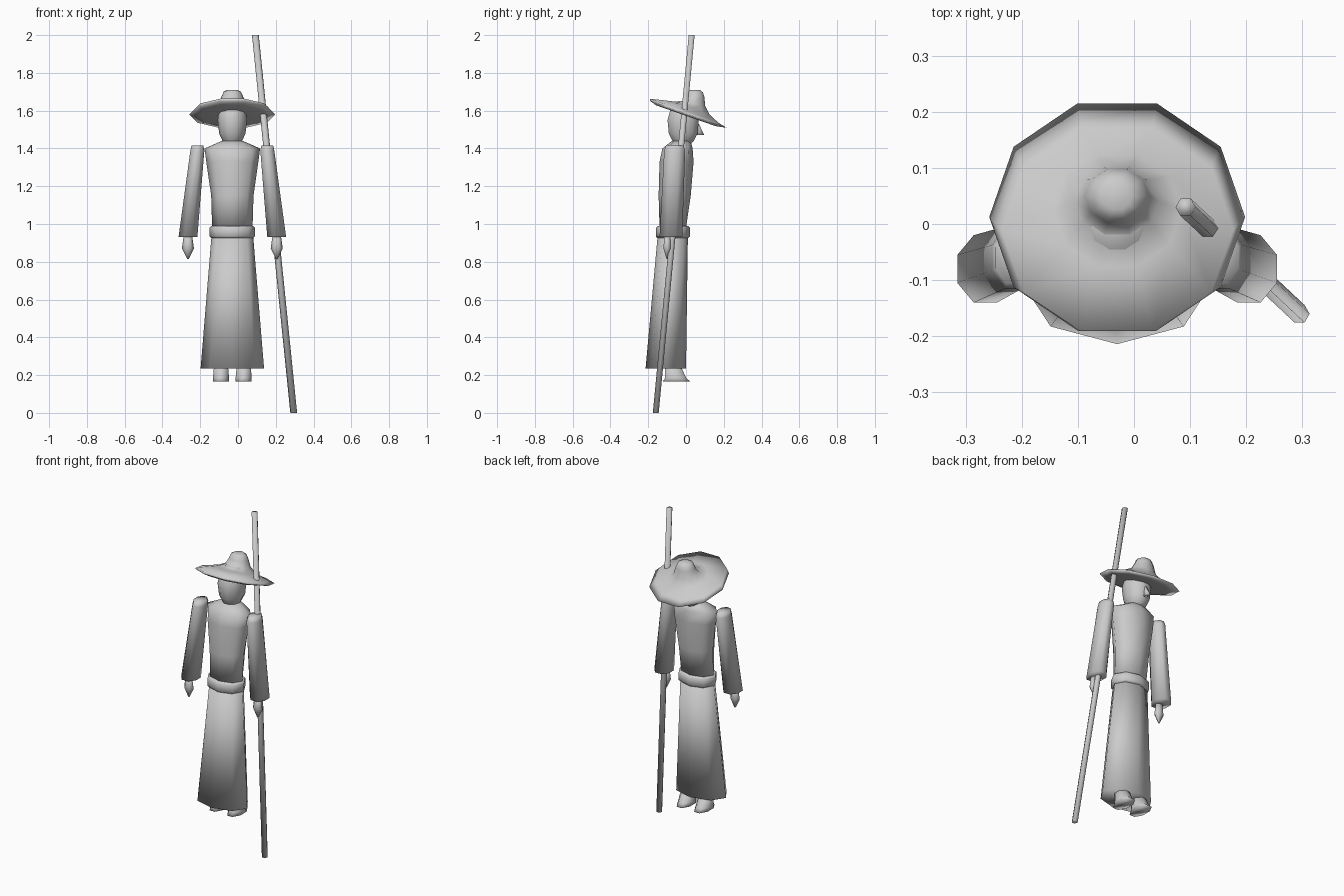
import bpy
import bmesh
from math import cos, sin, pi
from mathutils import Vector

default_cube = bpy.data.objects.get("Cube")
if default_cube:
    bpy.data.objects.remove(default_cube, do_unlink=True)

grey = bpy.data.materials.new("plain grey")
grey.use_nodes = True
grey.diffuse_color = (0.6, 0.6, 0.6, 1)
shader = grey.node_tree.nodes["Principled BSDF"]
shader.inputs["Base Color"].default_value = grey.diffuse_color

MIDDLE = -0.03  # centre line of the figure
BRIM_TILT = -0.35  # drop of the hat towards the face


def ring(z, width, depth, y=0.0, x=MIDDLE, tilt=0.0):
    """Describe one elliptical cross-section by its half width and half depth."""
    centre = Vector((x, y, z))
    across = Vector((width, 0, 0))
    along = Vector((0, depth, depth * tilt))
    return centre, across, along


def loft(name, *rings, sides=8, turn=0.0):
    """Skin a closed, smooth-shaded part over a stack of cross-sections."""
    bm = bmesh.new()
    loops = []
    for centre, across, along in rings:
        angles = [turn + 2 * pi * step / sides for step in range(sides)]
        loops.append([bm.verts.new(centre + across * cos(angle) + along * sin(angle))
                      for angle in angles])
    for lower, upper in zip(loops, loops[1:]):
        for here in range(sides):
            after = (here + 1) % sides
            bm.faces.new((lower[here], lower[after], upper[after], upper[here]))
    bm.faces.new(reversed(loops[0]))
    bm.faces.new(loops[-1])
    bmesh.ops.recalc_face_normals(bm, faces=bm.faces)
    return add_part(name, bm)


def add_part(name, bm):
    """Turn a bmesh into a smooth grey object."""
    for face in bm.faces:
        face.smooth = True
    mesh = bpy.data.meshes.new(name)
    bm.to_mesh(mesh)
    bm.free()
    mesh.materials.append(grey)
    part = bpy.data.objects.new(name, mesh)
    bpy.context.collection.objects.link(part)
    return part


# Robe: flared skirt, belt and shouldered torso
loft("skirt",
     ring(z=0.235, width=0.168, depth=0.107, y=-0.107),
     ring(z=0.94, width=0.11, depth=0.08, y=-0.07))

belt_bottom, belt_top = 0.925, 0.99
bevel = 0.01
loft("belt",
     ring(z=belt_bottom, width=0.11, depth=0.08, y=-0.07),
     ring(z=belt_bottom + bevel, width=0.12, depth=0.09, y=-0.07),
     ring(z=belt_top - bevel, width=0.12, depth=0.09, y=-0.07),
     ring(z=belt_top, width=0.11, depth=0.08, y=-0.07))

loft("torso",
     ring(z=belt_top - bevel, width=0.107, depth=0.07, y=-0.07),
     ring(z=1.15, width=0.112, depth=0.085, y=-0.06),
     ring(z=1.33, width=0.138, depth=0.09, y=-0.05),
     ring(z=1.4, width=0.147, depth=0.08, y=-0.045),
     ring(z=1.44, width=0.055, depth=0.05, y=-0.025))

# Head: an egg that narrows to the chin
loft("head",
     ring(z=1.42, width=0.035, depth=0.04, y=-0.02),
     ring(z=1.44, width=0.052, depth=0.06, y=-0.015),
     ring(z=1.48, width=0.07, depth=0.08, y=-0.015),
     ring(z=1.55, width=0.078, depth=0.087, y=-0.015),
     ring(z=1.61, width=0.07, depth=0.075, y=-0.01),
     ring(z=1.65, width=0.045, depth=0.045),
     sides=10)

# Nose: flat underneath, pointing forward
loft("nose",
     ring(z=1.47, width=0.015, depth=0.025, y=0.075),
     ring(z=1.53, width=0.006, depth=0.01, y=0.06),
     sides=6)

# Hat: tilted brim from its underside over the rim, then the crown
loft("hat",
     ring(z=1.575, width=0.07, depth=0.07, tilt=BRIM_TILT),
     ring(z=1.573, width=0.18, depth=0.165, tilt=BRIM_TILT),
     ring(z=1.58, width=0.228, depth=0.213, y=0.0125, tilt=BRIM_TILT),
     ring(z=1.6, width=0.207, depth=0.19, y=-0.01, tilt=BRIM_TILT),
     ring(z=1.615, width=0.115, depth=0.105, y=0.025, tilt=BRIM_TILT),
     ring(z=1.635, width=0.075, depth=0.065, y=0.04, tilt=BRIM_TILT / 2),
     ring(z=1.675, width=0.057, depth=0.05, y=0.05, tilt=BRIM_TILT / 4),
     ring(z=1.7, width=0.046, depth=0.042, y=0.05, tilt=BRIM_TILT / 4),
     ring(z=1.71, width=0.026, depth=0.025, y=0.05),
     sides=10)

# Arms, hands and feet, mirrored about the centre line
for side, label in ((-1, "right"), (1, "left")):
    shoulder = MIDDLE + side * 0.185
    wrist = MIDDLE + side * 0.235
    ankle = MIDDLE + side * 0.06

    loft(label + "_sleeve",
         ring(x=wrist, z=0.93, width=0.054, depth=0.065, y=-0.08),
         ring(x=shoulder, z=1.39, width=0.04, depth=0.06, y=-0.06),
         ring(x=shoulder, z=1.415, width=0.034, depth=0.05, y=-0.06),
         turn=pi / 8)

    loft(label + "_hand",
         ring(x=wrist, z=0.94, width=0.022, depth=0.018, y=-0.1),
         ring(x=wrist, z=0.87, width=0.032, depth=0.022, y=-0.1),
         ring(x=wrist, z=0.815, width=0.004, depth=0.004, y=-0.1),
         sides=6)

    # Wedge-shaped foot with a flat sole and the toe forward
    loft(label + "_foot",
         ring(x=ankle, z=0.165, width=0.046, depth=0.08, y=-0.05),
         ring(x=ankle, z=0.185, width=0.046, depth=0.06, y=-0.055),
         ring(x=ankle, z=0.25, width=0.04, depth=0.045, y=-0.07),
         turn=pi / 8)

# Long staff leaning through the left hand
thickness = 0.018
loft("staff",
     ring(x=0.295, y=-0.16, z=0, width=thickness, depth=thickness),
     ring(x=0.092, y=0.03, z=2, width=thickness, depth=thickness),
     sides=6)
